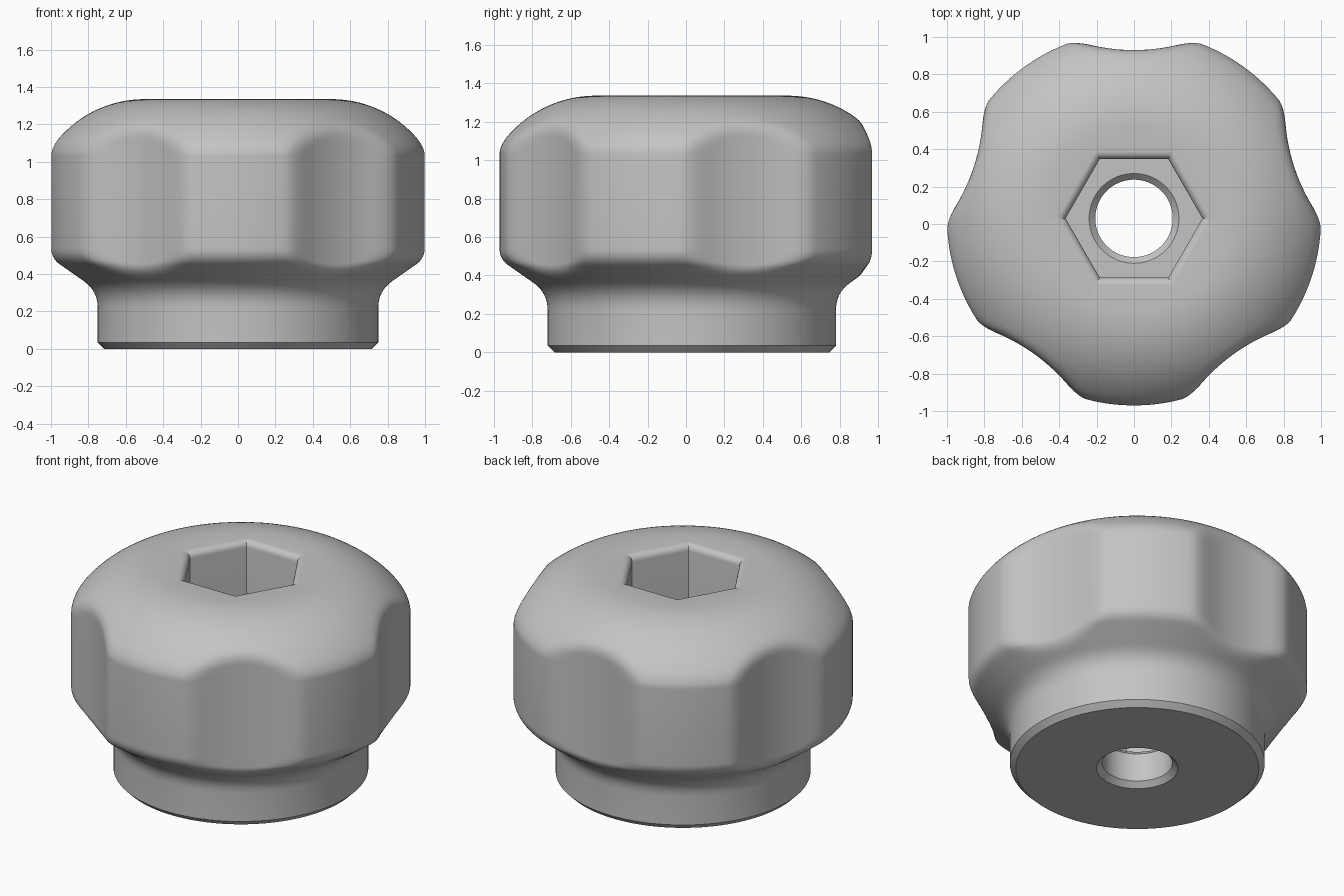
import bpy
import bmesh
from math import cos, sin, sqrt, radians, pi
from mathutils import Vector

cube = bpy.data.objects.get("Cube")
if cube:
    bpy.data.objects.remove(cube, do_unlink=True)

COLUMNS = 240          # divides evenly into hexagon corners and grips
CENTRE_Y = 0.03
GRIPS = 5


def blend(a, corner, b, steps=8):
    """Rounded corner from a to b."""
    a, corner, b = Vector(a), Vector(corner), Vector(b)
    ts = [i / steps for i in range(steps + 1)]
    return [tuple((1 - t) ** 2 * a + 2 * t * (1 - t) * corner + t * t * b) for t in ts]


def grip_radius(angle, dist=1.9, cutter=1.0):
    """Distance from the axis to the scooped finger grip."""
    step = 2 * pi / GRIPS
    off = (angle - pi / 2 + step / 2) % step - step / 2
    under = cutter ** 2 - (dist * sin(off)) ** 2
    return dist * cos(off) - sqrt(under) if under > 0 else 9.0


def soft_min(a, b, k=0.05):
    h = max(k - abs(a - b), 0) / k
    return min(a, b) - h * h * k / 4


def round_ring(r, z):
    return lambda a: (soft_min(r, grip_radius(a)), z)


def hex_ring(apothem, z):
    return lambda a: (apothem / cos(a % (pi / 3) - pi / 6), z)


# Outer profile: base chamfer, neck, flare, grip wall, domed shoulder
outer = [(0.715, 0), (0.75, 0.035)]
outer += blend((0.75, 0.22), (0.75, 0.31), (0.825, 0.3625))
outer += [(r, 0.485 + 0.7 * (r - 1)) for r in (0.84, 0.86, 0.88, 0.9, 0.92, 0.94)]
outer += blend((0.955, 0.4535), (1, 0.485), (1, 0.54))
outer += blend((1, 1.03), (1, 1.078), (0.95, 1.134))
dome = 0.604
for i in range(23, -1, -1):
    s = 0.45 * i / 24
    outer.append((0.5 + s, 1.335 - dome + sqrt(dome ** 2 - s ** 2)))
rings = [round_ring(r, z) for r, z in outer]

# Hexagonal pocket with a rounded lip
lip = 0.04
for i in range(7):
    a = radians(15 * i)
    rings.append(hex_ring(0.317 + lip * (1 - sin(a)), 1.335 - lip * (1 - cos(a))))
rings.append(hex_ring(0.317, 0.25))

# Through hole, chamfered at both ends
rings += [round_ring(r, z) for r, z in
          ((0.24, 0.25), (0.207, 0.217), (0.207, 0.033), (0.24, 0))]

# Skin the rings into one closed body
bm = bmesh.new()
grid = []
for ring in rings:
    row = []
    for c in range(COLUMNS):
        a = 2 * pi * c / COLUMNS
        r, z = ring(a)
        row.append(bm.verts.new((r * cos(a), r * sin(a) + CENTRE_Y, z)))
    grid.append(row)
for i, row in enumerate(grid):
    above = grid[(i + 1) % len(grid)]
    for c in range(COLUMNS):
        d = (c + 1) % COLUMNS
        bm.faces.new((row[c], row[d], above[d], above[c]))
bmesh.ops.recalc_face_normals(bm, faces=bm.faces)
mesh = bpy.data.meshes.new("knob_body")
bm.to_mesh(mesh)
bm.free()
knob = bpy.data.objects.new("knob_body", mesh)
bpy.context.collection.objects.link(knob)

# Plain grey material
grey = bpy.data.materials.new("light_grey")
grey.use_nodes = True
colour = (0.55, 0.55, 0.55, 1)
grey.diffuse_color = colour
grey.node_tree.nodes["Principled BSDF"].inputs["Base Color"].default_value = colour
mesh.materials.append(grey)

bpy.ops.object.select_all(action="DESELECT")
knob.select_set(True)
bpy.context.view_layer.objects.active = knob
bpy.ops.object.shade_smooth_by_angle(angle=radians(30))
